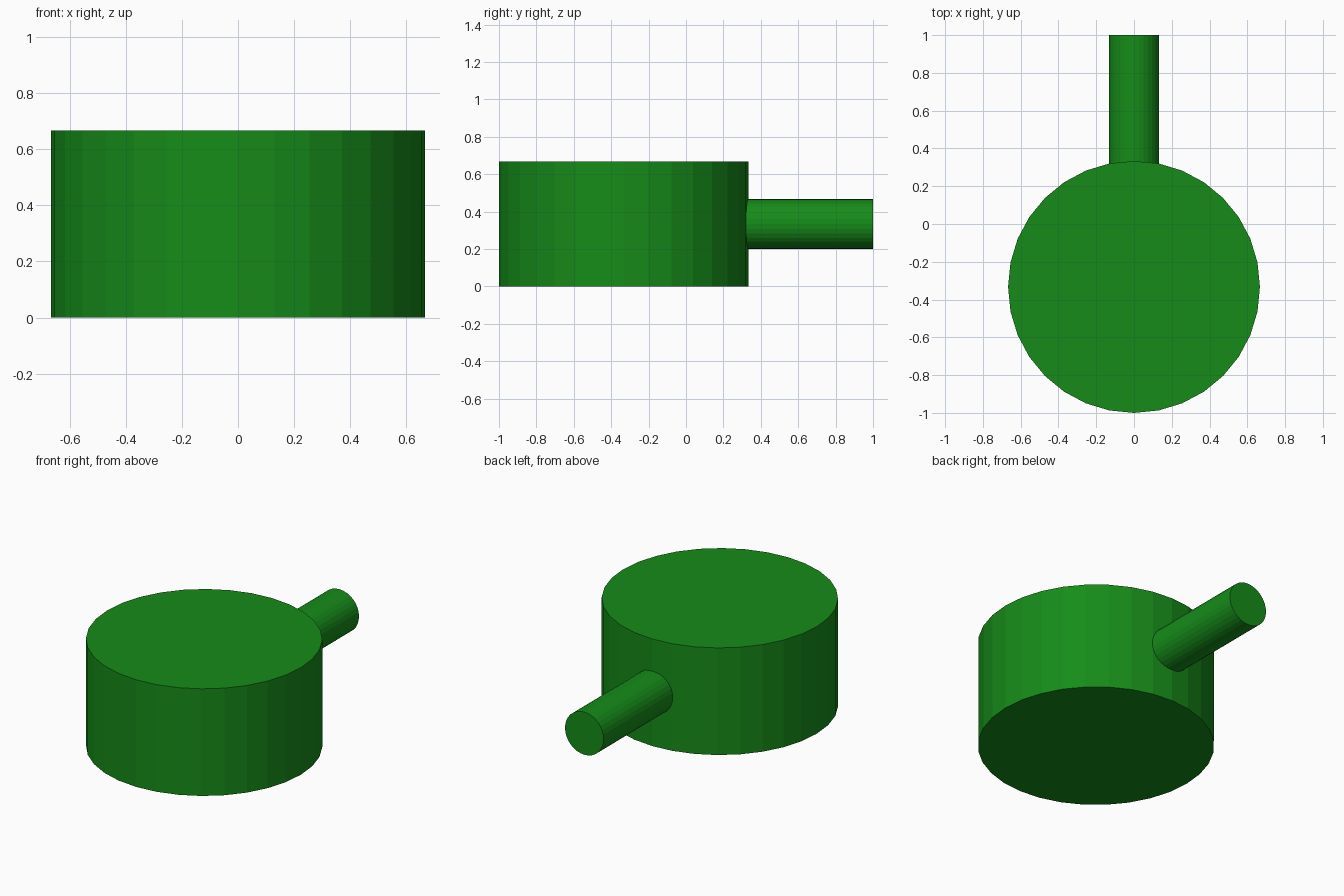
import bpy
from math import pi

if "Cube" in bpy.data.objects:
    bpy.data.objects.remove(bpy.data.objects["Cube"])

green = bpy.data.materials.new("green")
green.diffuse_color = (0.008, 0.26, 0.01, 1)
green.use_nodes = True
green.node_tree.nodes["Principled BSDF"].inputs["Base Color"].default_value = green.diffuse_color


def cylinder(name, radius, depth, location, rotation=(0, 0, 0)):
    bpy.ops.mesh.primitive_cylinder_add(vertices=32, radius=radius, depth=depth,
                                        location=location, rotation=rotation)
    obj = bpy.context.object
    obj.name = name
    obj.data.materials.append(green)
    return obj


# Wide round body standing on the ground
R = 2 / 3
cylinder("body", R, R, (0, -1 / 3, R / 2))

# Thin rod out of the back, its inner end sunk slightly into the body
y_in, y_out = 0.28, 1.0
cylinder("handle", 0.133, y_out - y_in, (0, (y_in + y_out) / 2, R / 2), (pi / 2, 0, 0))
